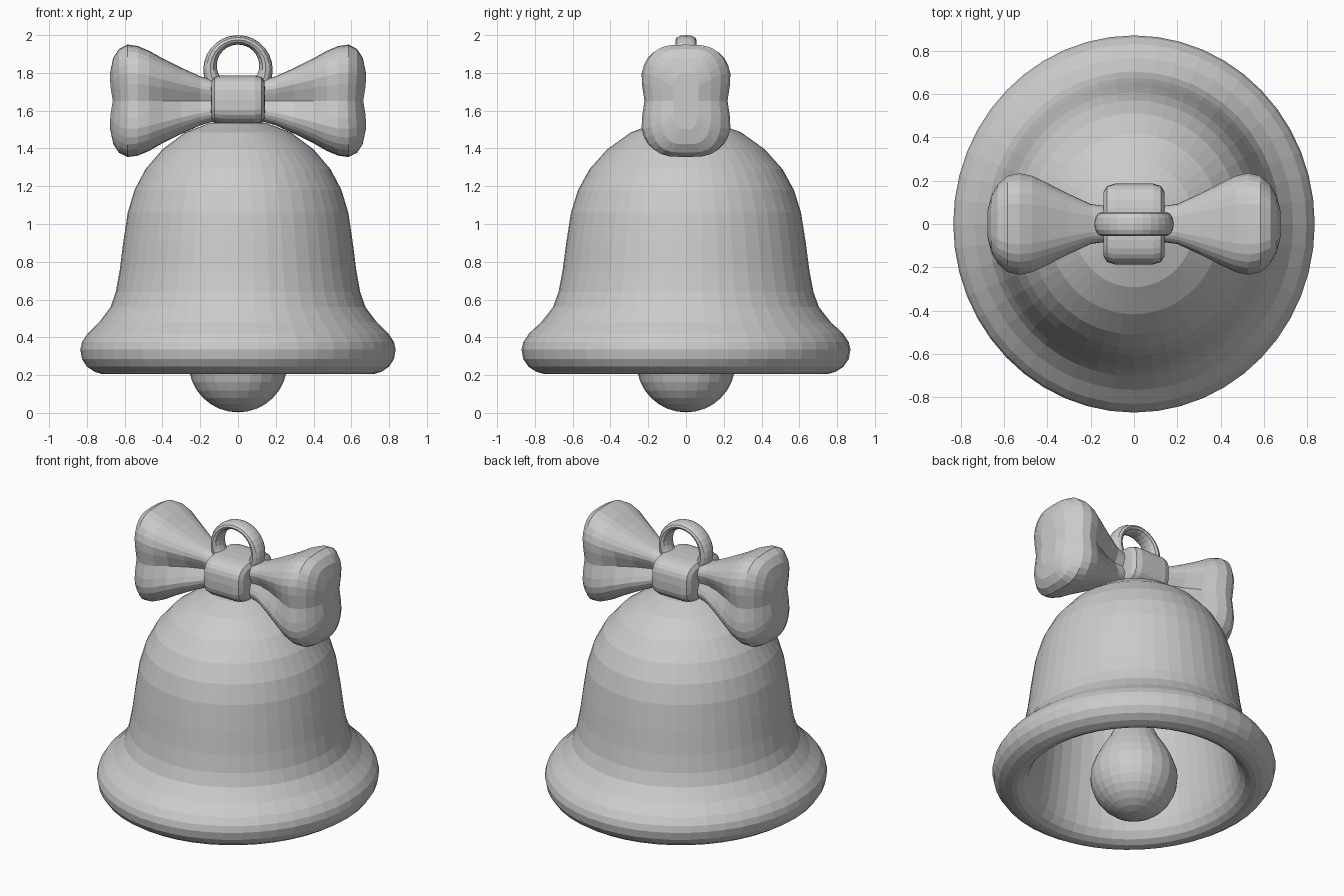
import bpy, bmesh, math
from math import sin, cos, pi, exp, copysign

cube = bpy.data.objects.get("Cube")
if cube:
    bpy.data.objects.remove(cube, do_unlink=True)

grey = bpy.data.materials.new("plain_grey")
grey.use_nodes = True
grey.diffuse_color = (0.6, 0.6, 0.6, 1)
grey.node_tree.nodes["Principled BSDF"].inputs["Base Color"].default_value = (0.6, 0.6, 0.6, 1)


def finish(name, bm):
    bmesh.ops.recalc_face_normals(bm, faces=bm.faces)
    mesh = bpy.data.meshes.new(name)
    bm.to_mesh(mesh)
    bm.free()
    mesh.materials.append(grey)
    obj = bpy.data.objects.new(name, mesh)
    bpy.context.collection.objects.link(obj)
    return obj


def loft(name, rings, cap=False, closed=False):
    """Skin a list of closed rings of points."""
    bm = bmesh.new()
    rows = [[bm.verts.new(p) for p in ring] for ring in rings]
    pairs = list(zip(rows, rows[1:])) + ([(rows[-1], rows[0])] if closed else [])
    for a, b in pairs:
        for i in range(len(a)):
            j = (i + 1) % len(a)
            bm.faces.new((a[i], a[j], b[j], b[i]))
    if cap:
        bm.faces.new(rows[0])
        bm.faces.new(rows[-1])
    bmesh.ops.remove_doubles(bm, verts=bm.verts, dist=0.0005)
    return finish(name, bm)


def lathe(name, profile, sides, stretch=1.0):
    return loft(name, [[(r * cos(2 * pi * i / sides), stretch * r * sin(2 * pi * i / sides), z)
                        for i in range(sides)] for r, z in profile])


# Bell shell: outside from crown to lip, round the thick lip, then up the hollow inside
lathe("bell_shell", [
    (0, 1.55), (.15, 1.535), (.28, 1.485), (.40, 1.395), (.49, 1.29), (.548, 1.18),
    (.584, 1.06), (.608, .9), (.627, .75), (.647, .64), (.675, .56), (.735, .48),
    (.797, .42), (.826, .375), (.835, .335), (.826, .285), (.80, .245), (.76, .218), (.72, .206),
    (.69, .208), (.655, .228), (.625, .27), (.605, .33), (.59, .42), (.573, .55), (.55, .8),
    (.52, 1.06), (.485, 1.17), (.43, 1.26), (.36, 1.34), (.25, 1.42), (.12, 1.46), (0, 1.47)],
    48, 1.043)

# Clapper: round ball tapering up into a stem
ball = [(.262 * sin(a), .265 - .262 * cos(a)) for a in [i * pi / 16 for i in range(10)]]
lathe("clapper", ball + [(.235, .38), (.20, .45), (.15, .53), (.11, .62), (.085, .8),
                         (.08, 1.1), (.08, 1.46), (0, 1.46)], 24)


def power(v, e):
    return copysign(abs(v) ** e, v)


# Bow loops: x, half depth, half height, pinch of the middle crease, end dent
stations = [(.10, .085, .10, .2, 0), (.20, .102, .13, .4, 0), (.30, .152, .175, .35, 0),
            (.40, .205, .225, .25, 0), (.47, .238, .265, .16, 0), (.53, .25, .29, .12, 0),
            (.585, .236, .298, .11, .005), (.63, .195, .275, .1, .01),
            (.66, .14, .23, .08, .014), (.677, .07, .15, .06, .014)]


def bow_ring(side, x, hy, hz, pinch, dent):
    ring = []
    for i in range(32):
        t = 2 * pi * i / 32
        y, z = power(cos(t), .6), power(sin(t), .72)
        dip = exp(-(z / .35) ** 2)
        ring.append((side * (x - dent * dip), hy * y * (1 - pinch * dip), 1.652 + hz * z))
    return ring


for side, name in ((1, "bow_loop_left"), (-1, "bow_loop_right")):
    loft(name, [bow_ring(side, *s) for s in stations], cap=True)

# Knot: rounded band wrapped round the middle of the bow
loft("bow_knot", [
    [(x, hy * power(cos(2 * pi * i / 28), .6), 1.657 + hz * power(sin(2 * pi * i / 28), .6))
     for i in range(28)]
    for x, hy, hz in [(-.142, .12, .07), (-.14, .15, .1), (-.125, .175, .122), (-.09, .186, .13),
                      (.09, .186, .13), (.125, .175, .122), (.14, .15, .1), (.142, .12, .07)]],
    cap=True)

# Hanging ring: torus standing over the knot, thicker towards its foot
rings = []
for i in range(28):
    a = 2 * pi * i / 28
    thick = .037 - .012 * sin(a)
    ring = []
    for k in range(12):
        b = 2 * pi * k / 12
        r = .184 - thick + thick * cos(b)
        ring.append((r * cos(a), .056 * sin(b), 1.816 + r * sin(a)))
    rings.append(ring)
loft("hanging_ring", rings, closed=True)
